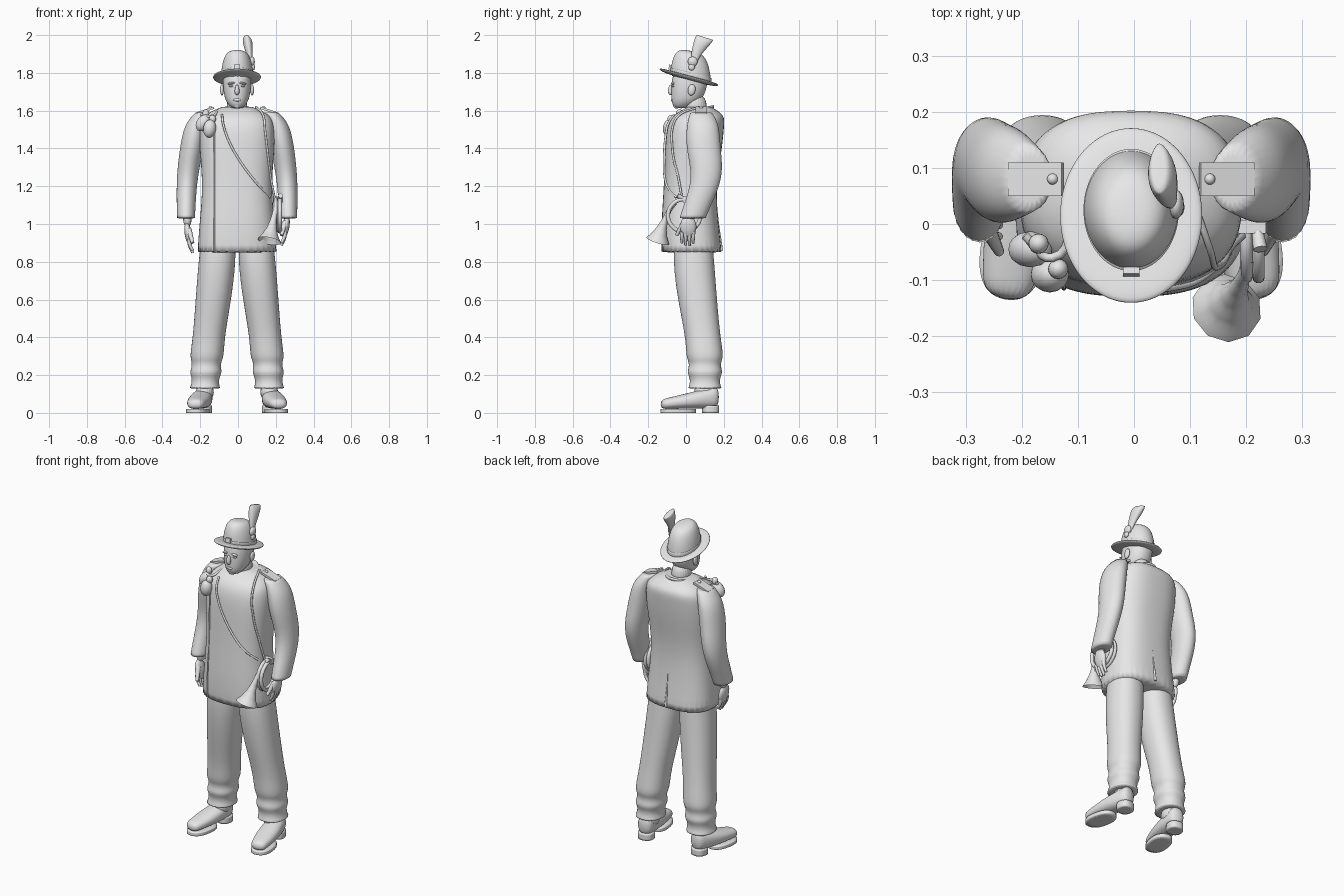
import bpy
import bmesh
from math import cos, sin, pi, copysign, radians
from mathutils import Matrix, Vector

cube = bpy.data.objects.get("Cube")
if cube:
    bpy.data.objects.remove(cube)

grey = bpy.data.materials.new("plain grey")
grey.use_nodes = True
tone = (0.8, 0.8, 0.8, 1)
grey.diffuse_color = tone
grey.node_tree.nodes["Principled BSDF"].inputs["Base Color"].default_value = tone
SIDES = {"left": 1, "right": -1}
MIDDLE = -.005


def at(side, x, y, z):
    """Point at distance x to one side of the body's middle."""
    return Vector((MIDDLE + side * x, y, z))


def add(name, mesh, smooth=True):
    obj = bpy.data.objects.new(name, mesh)
    bpy.context.collection.objects.link(obj)
    mesh.materials.clear()
    mesh.materials.append(grey)
    if smooth:
        mesh.shade_smooth()
    return obj


def mesh_from(bm, name, matrix):
    mesh = bpy.data.meshes.new(name)
    bmesh.ops.recalc_face_normals(bm, faces=bm.faces)
    bm.transform(matrix)
    bm.to_mesh(mesh)
    bm.free()
    return mesh


def loft(name, rings, depth=1, side=1, tilt=0, power=2, crisp=0, matrix=Matrix(), count=24):
    """Skin a stack of rings: x, y, z, half width and, if not width * depth, half depth."""
    bm = bmesh.new()
    loops = []
    for x, y, z, width, *half_depth in rings:
        reach = half_depth[0] if half_depth else width * depth
        loop = []
        for step in range(count):
            angle = 2 * pi * step / count
            across = copysign(abs(cos(angle)) ** (2 / power), cos(angle)) * width
            along = copysign(abs(sin(angle)) ** (2 / power), sin(angle)) * reach
            loop.append(bm.verts.new(at(side, x, y, z) + Vector((across, along, tilt * along))))
        loops.append(loop)
    for lower, upper in zip(loops, loops[1:]):
        for step in range(count):
            after = (step + 1) % count
            bm.faces.new((lower[step], lower[after], upper[after], upper[step]))
    caps = [bm.faces.new(loops[0]), bm.faces.new(loops[-1])]
    crease = bm.edges.layers.float.new("crease_edge")
    for cap in caps:
        for edge in cap.edges:
            edge[crease] = crisp
    obj = add(name, mesh_from(bm, name, matrix))
    subdivision = obj.modifiers.new("smooth", "SUBSURF")
    subdivision.levels = subdivision.render_levels = 2


def tube(name, points, radius, end=1, flare=1, closed=False, caps=True):
    """Round cord through points; its radius runs from radius to radius * end."""
    curve = bpy.data.curves.new(name, "CURVE")
    curve.dimensions = "3D"
    curve.bevel_depth = radius
    curve.bevel_resolution = 3
    curve.resolution_u = 6
    curve.use_fill_caps = caps
    spline = curve.splines.new("BEZIER")
    last = len(points) - 1
    spline.bezier_points.add(last)
    spline.use_cyclic_u = closed
    for step, (knot, point) in enumerate(zip(spline.bezier_points, points)):
        knot.co = point
        knot.handle_left_type = knot.handle_right_type = "AUTO"
        knot.radius = 1 + (end - 1) * (step / last) ** flare
    path = bpy.data.objects.new(name + " path", curve)
    bpy.context.collection.objects.link(path)
    graph = bpy.context.evaluated_depsgraph_get()
    mesh = bpy.data.meshes.new_from_object(path.evaluated_get(graph))
    bpy.data.objects.remove(path)
    add(name, mesh)


def solid(name, centre, size, turn=0, axis="Y", box=False):
    """Ellipsoid or box with the given half sizes."""
    bm = bmesh.new()
    if box:
        bmesh.ops.create_cube(bm, size=2)
    else:
        bmesh.ops.create_uvsphere(bm, u_segments=16, v_segments=10, radius=1)
    rotation = Matrix.Rotation(radians(turn), 4, axis)
    matrix = Matrix.Translation(centre) @ rotation @ Matrix.Diagonal((*size, 1))
    add(name, mesh_from(bm, name, matrix), smooth=not box)


# Coat body
COAT_DEPTH, COAT_POWER = .76, 2.6
coat = [(0, .03, .85, .21), (0, .02, 1, .2), (0, .02, 1.2, .18), (0, .04, 1.4, .2),
        (0, .05, 1.52, .2), (0, .07, 1.58, .18), (0, .07, 1.62, .08)]
loft("coat", coat, COAT_DEPTH, power=COAT_POWER, crisp=.7, count=32)


def skin(x, z, facing=-1, lift=.003):
    """Point on the coat's front or back."""
    for lower, upper in zip(coat, coat[1:]):
        if lower[2] <= z <= upper[2]:
            mix = Vector(lower).lerp(Vector(upper), (z - lower[2]) / (upper[2] - lower[2]))
            room = 1 - min(1, abs(x / mix.w)) ** COAT_POWER
            reach = mix.w * COAT_DEPTH * room ** (1 / COAT_POWER)
            return at(1, x, mix.y + facing * (reach + lift), z)


def steps(count):
    return [step / count for step in range(count + 1)]


tube("coat_front_edge", [skin(-.12, .86 + .66 * t, lift=0) for t in steps(8)], .004)
tube("coat_back_vent", [skin(.01, .86 + .2 * t, 1, lift=0) for t in steps(3)], .008, end=.1)

# Stand collar, higher at the back and open at the throat
loft("collar", [(0, .06, 1.58, .09), (0, .06, 1.62, .08), (0, .06, 1.6, .06)], depth=1.1, tilt=.22)

# Sleeves, trouser legs with folds above the cuffs, shoulder straps
sleeve = [(.18, .08, 1.59, .04), (.22, .09, 1.53, .06), (.24, .09, 1.4, .064),
          (.265, .12, 1.25, .056), (.27, .06, 1.1, .05), (.27, .035, 1.03, .048)]
trousers = [(.1, .04, .92, .09), (.105, .04, .8, .1), (.125, .06, .6, .095), (.15, .09, .4, .084)]
trousers += [(.16 + .01 * t, .1, .3 - .17 * t, .084 - .01 * t + .007 * cos(4 * pi * t)) for t in steps(6)]
# Boot from heel to toe, and its two sole slabs
boot = [(0, .085 - .04 * t, .315 * t, .04 + .02 * sin(pi * t), .06 - .035 * t) for t in steps(6)]
slabs = {"sole": (-.22, .06, .095, .02), "heel": (-.045, .045, .045, .04)}

for name, side in SIDES.items():
    loft(name + "_sleeve", sleeve, depth=1.45, side=side, crisp=.7)
    loft(name + "_trouser_leg", trousers, depth=1.1, side=side, power=2.2, crisp=.7)
    solid(name + "_shoulder_strap", at(side, .17, .08, 1.6), (.05, .03, .006), side * 18, box=True)
    solid(name + "_strap_button", at(side, .14, .08, 1.615), (.01, .01, .01))
    place = Matrix.Translation(at(side, .17, .175, 0)) @ Matrix.Rotation(side * radians(10), 4, "Z")
    place = place @ Matrix.Translation((-MIDDLE, 0, 0))
    loft(name + "_boot", boot, power=2.3, matrix=place @ Matrix.Rotation(pi / 2, 4, "X"))
    loft(name + "_boot_shaft", [(.17, .1, .06, .05), (.17, .1, .16, .05)], depth=1.2, side=side)
    for part, (y, width, reach, top) in slabs.items():
        loft(name + "_boot_" + part, [(0, y, height, width, reach) for height in (0, top)],
             power=2.4, crisp=1, matrix=place)

# Hands, the right one hanging lower
for name, side in SIDES.items():
    wrist = 1.02 if side > 0 else .98
    loft(name + "_wrist", [(.265, .03, 1.07, .025), (.262, .025, wrist, .022)], depth=1.3, side=side)
    solid(name + "_palm", at(side, .257, .012, wrist - .035), (.02, .043, .06), side * 10)
    for finger in range(4):
        y = .02 * finger - .022
        reach = .06 + .015 * sin(finger)
        tube(f"{name}_finger_{finger + 1}", [
            at(side, .255 - .02 * t * t, y, wrist - .06 - reach * t) for t in steps(2)], .012, end=.6)
    tube(name + "_thumb", [at(side, .255 - .02 * t, -.01 - .04 * t, wrist - .01 - .07 * t)
                           for t in steps(2)], .015, end=.6)

# Head and face
loft("neck", [(0, .055, 1.56, .06), (0, .045, 1.7, .055)], depth=1.1)
loft("head", [(0, -.025, 1.612, .025), (0, -.015, 1.63, .045), (0, .005, 1.66, .066),
              (0, .02, 1.74, .078), (0, .025, 1.84, .07)], depth=1.27, power=2.2)
loft("nose", [(0, -.085, 1.68, .017), (0, -.08, 1.74, .009)], tilt=-.3)
solid("mouth", at(1, 0, -.07, 1.657), (.022, .01, .009))
solid("chin_tuft", at(1, 0, -.05, 1.627), (.02, .018, .016))
for name, side in SIDES.items():
    solid(name + "_eye", at(side, .03, -.067, 1.73), (.012, .01, .006))
    solid(name + "_brow", at(side, .03, -.07, 1.745), (.02, .01, .006), side * 8)
    solid(name + "_ear", at(side, .08, .03, 1.71), (.01, .02, .03), -10, "X")

# Hat: tilted brim, domed crown, band, badge and plume
loft("hat_brim", [(0, .02, 1.76, .08), (0, .015, 1.77, .13), (0, .015, 1.785, .13),
                  (0, .02, 1.785, .08)], depth=1.23, tilt=-.27)
loft("hat_crown", [(0, .025, 1.75 + .167 * sin(1.5 * t), .087 * cos(1.5 * t) ** .5)
                   for t in steps(6)], depth=1.25, tilt=-.2)
loft("hat_band", [(0, .025, height, .086) for height in (1.78, 1.8)], depth=1.28, tilt=-.25, crisp=1)
solid("hat_badge", at(1, 0, -.085, 1.83), (.015, .006, .013), -10, "X", box=True)
solid("hat_rosette", at(1, .08, .035, 1.86), (.014, .026, .026))
solid("hat_rosette_drop", at(1, .085, .03, 1.83), (.01, .017, .017))
loft("hat_plume", [(.075, .04, 1.84, .008), (.065, .05, 1.9, .016), (.055, .09, 1.97, .03),
                   (.05, .1, 1.988, .015, .045)], depth=1.5, tilt=-.3, crisp=.5)

# Chest cords and tassels
tube("slanting_cord", [skin(-.08 + .255 * t ** 1.7, 1.58 - .44 * t) for t in steps(8)], .006)
tube("hanging_cord", [at(1, .1, .07, 1.62)] + [skin(.14 + .035 * t, 1.57 - .3 * t) for t in steps(4)]
     + [at(1, .2, -.02, 1.13)], .006)
tube("tassel_cord", [at(-1, .1, .02, 1.6), at(-1, .14, -.06, 1.57), at(-1, .19, -.02, 1.58)], .008)
tassels = {"outer": (.18, -.045, 1.535, 35), "inner": (.145, -.09, 1.505, 8)}
for name, (x, y, z, turn) in tassels.items():
    solid(name + "_tassel", at(-1, x, y, z), (.034, .032, .048), turn)
    solid(name + "_tassel_knot", at(-1, x - .015, y + .01, z + .05), (.018, .018, .022))

# Hunting horn: two coils, flared bell, mouthpiece and clamp
for name, x in {"inner": .205, "outer": .227}.items():
    ring = [at(1, x, .085 * cos(turn) - .01, .085 * sin(turn) + 1.045)
            for turn in (2 * pi * t for t in steps(8)[:-1])]
    tube(name + "_horn_coil", ring, .011, closed=True)
tube("horn_bell", [at(1, .21 - .04 * t, -.06 - .09 * t ** .7, 1.11 - .2 * t) for t in steps(6)],
     .012, end=5.3, flare=3, caps=False)
tube("horn_mouthpiece", [at(1, .22, .02, 1.12), at(1, .23, -.045, 1.15)], .008, end=1.6)
solid("horn_clamp", at(1, .215, -.005, 1.13), (.025, .012, .016), box=True)
